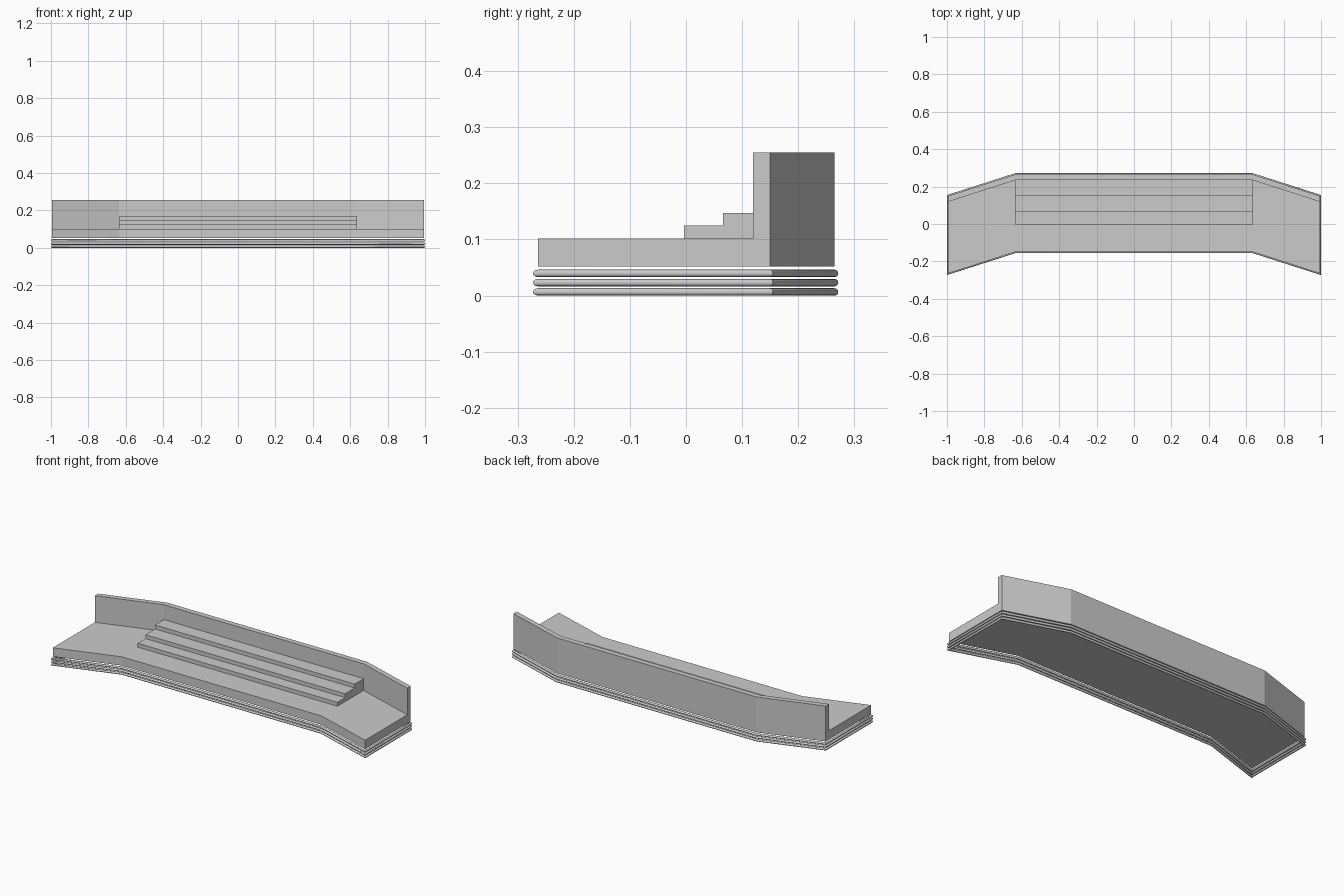
import bpy, bmesh, math
from mathutils import Vector

if "Cube" in bpy.data.objects:
    bpy.data.objects.remove(bpy.data.objects["Cube"])

XE, XK, DROP = 0.9935, 0.635, 0.115   # end x, kink x, how far the wings angle forward
R = 0.0065                            # light tube radius
FRONT, BACK = -0.149, 0.265           # footprint at the centre


def make_object(name, bm):
    bmesh.ops.recalc_face_normals(bm, faces=bm.faces[:])
    mesh = bpy.data.meshes.new(name)
    bm.to_mesh(mesh)
    bm.free()
    ob = bpy.data.objects.new(name, mesh)
    bpy.context.collection.objects.link(ob)
    return ob


def loft(name, sections, closed=False):
    """Skin matching point loops; cap the ends unless the loft closes on itself."""
    bm = bmesh.new()
    rings = [[bm.verts.new(p) for p in s] for s in sections]
    n = len(rings[0])
    pairs = list(zip(rings, rings[1:]))
    if closed:
        pairs.append((rings[-1], rings[0]))
    for a, b in pairs:
        for i in range(n):
            j = (i + 1) % n
            bm.faces.new((a[i], a[j], b[j], b[i]))
    if not closed:
        bm.faces.new(rings[0])
        bm.faces.new(rings[-1])
    return make_object(name, bm)


# Platform with back wall: L profile carried through the angled wings
profile = [(FRONT, 0.0515), (BACK, 0.0515), (BACK, 0.255),
           (0.234, 0.255), (0.234, 0.102), (FRONT, 0.102)]
stations = [(-XE, -DROP), (-XK, 0), (XK, 0), (XE, -DROP)]
loft("platform_and_back_wall",
     [[(x, y + dy, z) for y, z in profile] for x, dy in stations])

# Three steps against the back wall
stairs = [(-0.004, 0.102), (-0.004, 0.1245), (0.066, 0.1245), (0.066, 0.147),
          (0.153, 0.147), (0.153, 0.1695), (0.234, 0.1695), (0.234, 0.102)]
loft("steps", [[(x, y, z) for y, z in stairs] for x in (-XK, XK)])

# Stacked light tubes following the platform outline, mitred at the corners
outline = [Vector((x, FRONT + dy)) for x, dy in stations]
outline += [Vector((x, BACK + dy)) for x, dy in reversed(stations)]


def tube(name, zc, sides=12):
    sections = []
    for i, p in enumerate(outline):
        d0 = (p - outline[i - 1]).normalized()
        d1 = (outline[(i + 1) % len(outline)] - p).normalized()
        n0, n1 = Vector((d0.y, -d0.x)), Vector((d1.y, -d1.x))
        m = (n0 + n1).normalized()
        m /= m.dot(n0)
        ring = []
        for k in range(sides):
            a = 2 * math.pi * k / sides
            q = p + m * R * math.cos(a)
            ring.append((q.x, q.y, zc + R * math.sin(a)))
        sections.append(ring)
    ob = loft(name, sections, closed=True)
    bpy.ops.object.select_all(action='DESELECT')
    ob.select_set(True)
    bpy.context.view_layer.objects.active = ob
    bpy.ops.object.shade_smooth_by_angle(angle=math.radians(35))


for i in range(3):
    tube(f"base_tube_{i + 1}", R + i * 0.0165)
